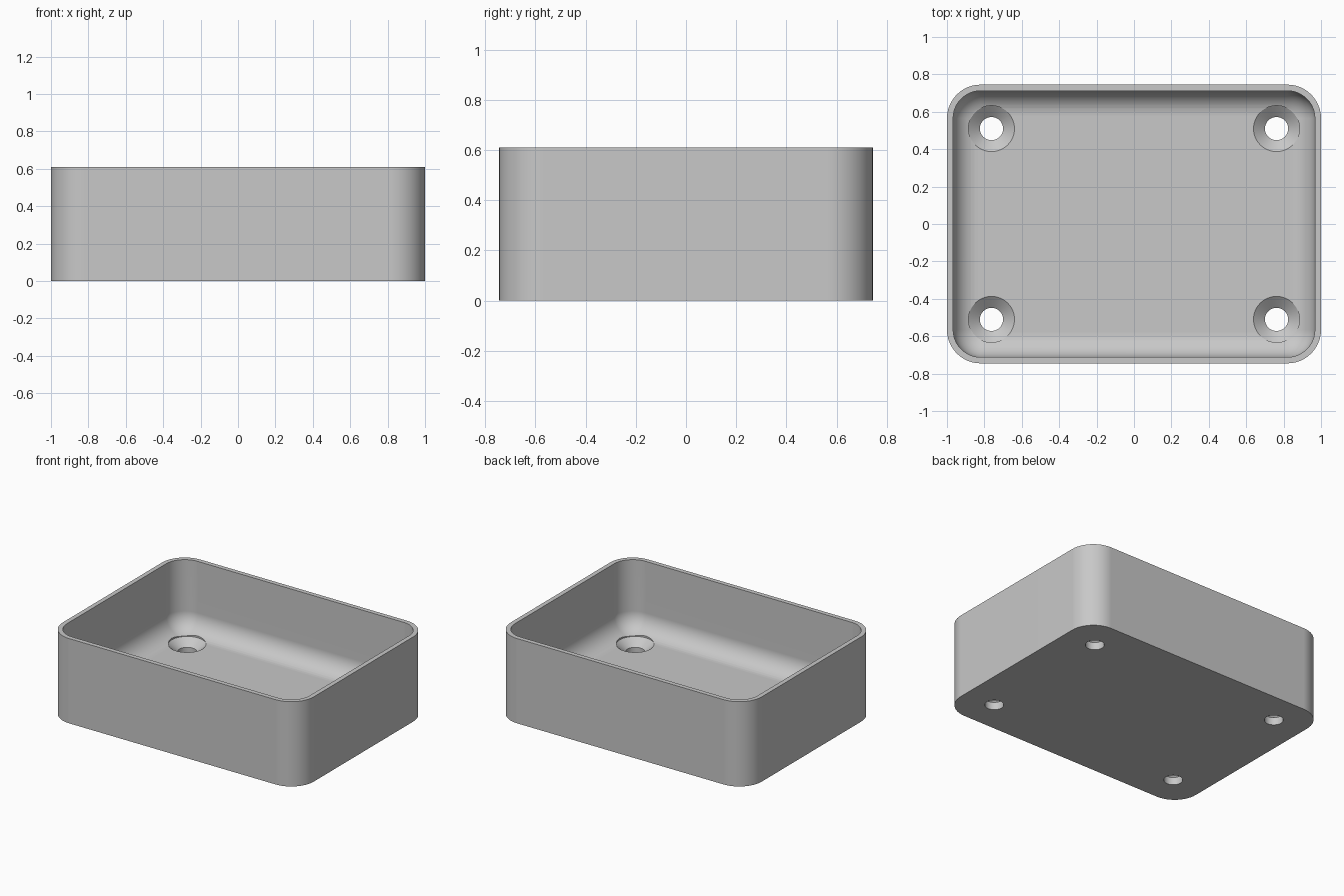
import bpy, bmesh, math

if "Cube" in bpy.data.objects:
    bpy.data.objects.remove(bpy.data.objects["Cube"])

HALF_X, HALF_Y, HEIGHT = 1.0, 0.745, 0.61
CORNER, WALL, FLOOR, FILLET = 0.18, 0.033, 0.105, 0.135
HOLE_X, HOLE_Y, HOLE_R, SINK_R, SINK_Z = 0.762, 0.51, 0.062, 0.123, 0.055
ARC, STEPS, SIDES = 12, 10, 48

grey = bpy.data.materials.new("plain_grey")
grey.use_nodes = True
colour = (0.58, 0.58, 0.58, 1)
grey.diffuse_color = colour
grey.node_tree.nodes["Principled BSDF"].inputs["Base Color"].default_value = colour


def rounded_ring(bm, inset, z):
    """Rounded rectangle, inset evenly from the outer outline."""
    verts = []
    r = CORNER - inset
    for i, (sx, sy) in enumerate([(1, 1), (-1, 1), (-1, -1), (1, -1)]):
        for k in range(ARC + 1):
            a = math.pi / 2 * (i + k / ARC)
            verts.append(bm.verts.new((sx * (HALF_X - CORNER) + r * math.cos(a),
                                       sy * (HALF_Y - CORNER) + r * math.sin(a), z)))
    return verts


def circle_ring(bm, r, z):
    return [bm.verts.new((r * math.cos(math.tau * k / SIDES),
                          r * math.sin(math.tau * k / SIDES), z)) for k in range(SIDES)]


def loft(name, bm, rings):
    """Skin consecutive rings, cap both ends and make an object."""
    for a, b in zip(rings, rings[1:]):
        n = len(a)
        for k in range(n):
            bm.faces.new((a[k], a[(k + 1) % n], b[(k + 1) % n], b[k]))
    bm.faces.new(rings[0][::-1])
    bm.faces.new(rings[-1])
    bmesh.ops.recalc_face_normals(bm, faces=bm.faces)
    mesh = bpy.data.meshes.new(name)
    bm.to_mesh(mesh)
    bm.free()
    mesh.materials.append(grey)
    obj = bpy.data.objects.new(name, mesh)
    bpy.context.collection.objects.link(obj)
    return obj


# Open tray: outer wall, rim, inner wall, rounded edge down to the floor
bm = bmesh.new()
rings = [rounded_ring(bm, 0, 0), rounded_ring(bm, 0, HEIGHT), rounded_ring(bm, WALL, HEIGHT)]
for k in range(STEPS + 1):
    a = math.pi / 2 * k / STEPS
    rings.append(rounded_ring(bm, WALL + FILLET * (1 - math.cos(a)),
                              FLOOR + FILLET * (1 - math.sin(a))))
tray = loft("tray", bm, rings)

# Four countersunk screw holes through the floor
cutters = []
for sx in (-1, 1):
    for sy in (-1, 1):
        bm = bmesh.new()
        profile = [(HOLE_R, -0.1), (HOLE_R, SINK_Z), (SINK_R, FLOOR), (SINK_R, 0.3)]
        cutter = loft("screw_hole_cutter", bm, [circle_ring(bm, r, z) for r, z in profile])
        cutter.location = (sx * HOLE_X, sy * HOLE_Y, 0)
        cutter.hide_render = True
        cutters.append(cutter)
        cut = tray.modifiers.new("screw_hole", "BOOLEAN")
        cut.operation = "DIFFERENCE"
        cut.solver = "EXACT"
        cut.object = cutter

bpy.context.view_layer.update()
cut_mesh = bpy.data.meshes.new_from_object(tray.evaluated_get(bpy.context.evaluated_depsgraph_get()))
tray.modifiers.clear()
tray.data = cut_mesh
for cutter in cutters:
    bpy.data.objects.remove(cutter)

# Smooth curved walls with crisp rim and hole edges
for obj in bpy.context.selected_objects:
    obj.select_set(False)
tray.select_set(True)
bpy.context.view_layer.objects.active = tray
bpy.ops.object.shade_smooth_by_angle(angle=math.radians(30))
weighted = tray.modifiers.new("even_shading", "WEIGHTED_NORMAL")
weighted.keep_sharp = True
